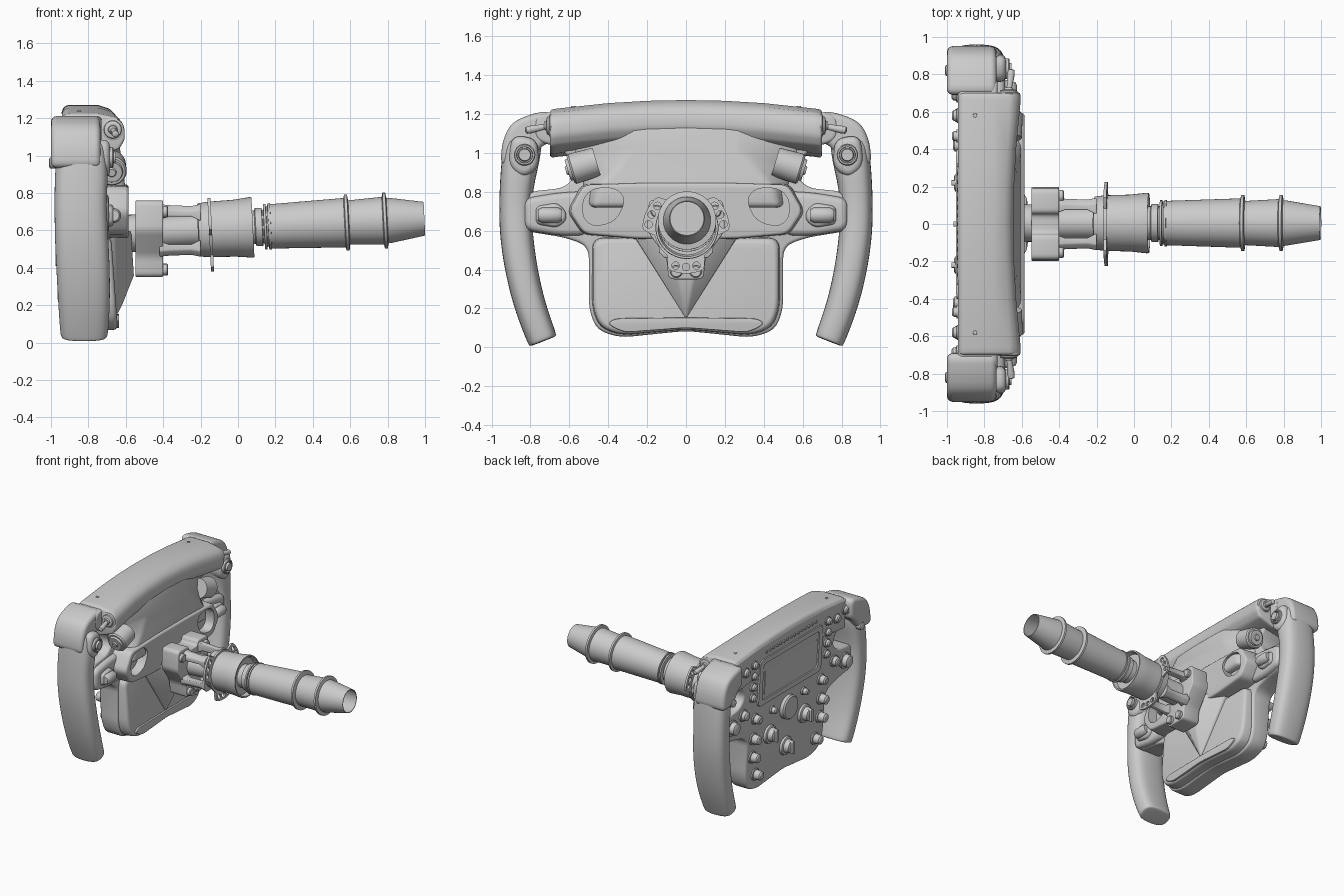
import bpy, bmesh, math
from mathutils import Vector


def finish(name, bm, bevel=0.0, sub=0, segs=3, limit=35, cutters=()):
    """Turn a bmesh into a shaded object with its modifiers applied."""
    bmesh.ops.recalc_face_normals(bm, faces=bm.faces)
    me = bpy.data.meshes.new(name)
    bm.to_mesh(me)
    bm.free()
    o = bpy.data.objects.new(name, me)
    bpy.context.collection.objects.link(o)
    if sub:
        o.modifiers.new("sub", 'SUBSURF').levels = sub
    if bevel:
        m = o.modifiers.new("bevel", 'BEVEL')
        m.width, m.segments, m.limit_method = bevel, segs, 'ANGLE'
        m.angle_limit = math.radians(limit)
    for c in cutters:
        m = o.modifiers.new("cut", 'BOOLEAN')
        m.operation, m.object, m.solver = 'DIFFERENCE', c, 'EXACT'
    bpy.ops.object.select_all(action='DESELECT')
    o.select_set(True)
    bpy.context.view_layer.objects.active = o
    bpy.ops.object.convert(target='MESH')
    bpy.ops.object.shade_smooth_by_angle(angle=math.radians(35))
    return o


def loft(name, rings, **kw):
    bm = bmesh.new()
    vs = [[bm.verts.new(p) for p in r] for r in rings]
    n = len(vs[0])
    for a, b in zip(vs, vs[1:]):
        for i in range(n):
            bm.faces.new((a[i], a[(i + 1) % n], b[(i + 1) % n], b[i]))
    bm.faces.new(vs[0])
    bm.faces.new(vs[-1])
    return finish(name, bm, **kw)


def rounded(pts, r, n=5):
    """Round the corners of a 2D outline."""
    out = []
    pts = [Vector(p) for p in pts]
    for i, p in enumerate(pts):
        a, b = pts[i - 1] - p, pts[(i + 1) % len(pts)] - p
        a = p + a * min(r / a.length, 0.45)
        b = p + b * min(r / b.length, 0.45)
        for k in range(n):
            t = k / (n - 1)
            out.append(a * (1 - t) ** 2 + p * 2 * t * (1 - t) + b * t * t)
    return out


def both(half):
    """Complete a right-half outline (first and last points may lie on y = 0)."""
    return list(half) + [(-y, z) for y, z in reversed(half) if y > 0.001]


def prism(name, pts, front, back, r=0.04, taper=1.0, **kw):
    """Extrude a y-z outline along x; front and back are depths or functions of z."""
    pts = rounded(pts, r) if r else [Vector(p) for p in pts]
    c = sum(pts, Vector((0, 0))) / len(pts)
    f = front if callable(front) else lambda z: front
    b = back if callable(back) else lambda z: back
    q = [c + (p - c) * taper for p in pts]
    return loft(name, [[(f(p.y), *p) for p in pts], [(b(p.y), *p) for p in q]], **kw)


def lathe(name, prof, org, axis=(1, 0, 0), n=32, **kw):
    """Turn a profile of (distance along axis, radius)."""
    q = Vector((0, 0, 1)).rotation_difference(Vector(axis).normalized())
    rings = [[Vector(org) + q @ Vector((r * math.cos(2 * math.pi * i / n),
              r * math.sin(2 * math.pi * i / n), t)) for i in range(n)] for t, r in prof]
    return loft(name, rings, **kw)


def hull(name, pts, **kw):
    bm = bmesh.new()
    for p in pts:
        bm.verts.new(p)
    bmesh.ops.convex_hull(bm, input=bm.verts)
    bmesh.ops.dissolve_limit(bm, angle_limit=0.02, verts=bm.verts, edges=bm.edges)
    return finish(name, bm, **kw)


def face_x(z):
    return -0.935 + 0.06 * (1.1 - z)


# main panel body
body = both([(0, 1.25), (0.45, 1.235), (0.78, 1.2), (0.78, 1.06), (0.64, 1.03), (0.56, 0.9),
             (0.62, 0.82), (0.82, 0.8), (0.84, 0.6), (0.62, 0.565), (0.5, 0.52), (0.5, 0.2),
             (0.46, 0.09), (0.34, 0.05), (0, 0.085)])
prism("panel_body", body, face_x, -0.73, r=0.06, bevel=0.018)

# top bar, lofted sideways
rings = []
for y in (-0.7, -0.66, -0.4, -0.2, 0, 0.2, 0.4, 0.66, 0.7):
    t = 1.272 - 0.1 * y * y
    xb = -0.645 + 0.09 * min(y * y, 0.44)
    rings.append([(x, y, t + dz) for x, dz in
                  ((-0.94, -0.25), (-0.94, -0.02), (-0.915, 0), (-0.75, 0), (xb - 0.045, -0.02),
                   (xb - 0.012, -0.05), (xb, -0.09), (xb, -0.14), (xb - 0.03, -0.19), (-0.75, -0.23))])
loft("top_bar", rings, bevel=0.02, limit=30)

# neck flowing from the bar to the hub pad
rings = []
for z, w, b, x in ((1.15, 0.63, 0.26, -0.65), (1.0, 0.58, 0.29, -0.625), (0.9, 0.54, 0.37, -0.61),
                   (0.83, 0.53, 0.45, -0.603), (0.72, 0.53, 0.48, -0.6)):
    rings.append([(-0.8, -w, z), (-0.73, -w, z), (x, -b, z), (x, b, z), (-0.73, w, z), (-0.8, w, z)])
loft("rear_neck", rings, bevel=0.03, limit=20)

# hub pad with finger pockets
cutters = [prism("pocket_cutter", [(s * 0.31, 0.76), (s * 0.36, 0.82), (s * 0.47, 0.82), (s * 0.53, 0.77),
           (s * 0.53, 0.66), (s * 0.47, 0.62), (s * 0.36, 0.65)], -0.66, -0.5, r=0.05) for s in (1, -1)]
prism("hub_pad", both([(0.2, 0.85), (0.54, 0.84), (0.62, 0.7), (0.54, 0.58), (0.26, 0.555)]),
      -0.78, -0.585, taper=0.97, bevel=0.015, cutters=cutters)
for c in cutters:
    bpy.data.objects.remove(c)

# lower shell, its bottom lip and the central keel
low = both([(0.49, 0.57), (0.49, 0.2), (0.45, 0.1), (0.34, 0.06), (0, 0.09)])
prism("lower_shell", low, -0.8, lambda z: -0.645 - 0.07 * (z - 0.1), r=0.06, taper=0.97, bevel=0.025)
prism("bottom_lip", both([(0, 0.155), (0.38, 0.15), (0.42, 0.12), (0.33, 0.075), (0, 0.1)]),
      -0.7, -0.635, taper=0.96, bevel=0.015)
keel = [(-0.75, 0, 0.14), (-0.64, 0, 0.15)]
for s in (1, -1):
    keel += [(-0.75, s * 0.28, 0.58), (-0.66, s * 0.27, 0.58), (-0.572, s * 0.14, 0.6), (-0.557, s * 0.04, 0.36)]
hull("keel", keel, bevel=0.01)

for s, side in ((1, "right"), (-1, "left")):
    # hand grip
    rings = []
    path = [(0.735, 0.03, 0.062, -0.93, -0.715), (0.737, 0.034, 0.074, -0.945, -0.70),
            (0.742, 0.05, 0.077, -0.95, -0.695), (0.80, 0.2, 0.08, -0.96, -0.685),
            (0.845, 0.38, 0.083, -0.97, -0.685), (0.875, 0.58, 0.085, -0.98, -0.695),
            (0.878, 0.75, 0.083, -0.98, -0.705), (0.865, 0.88, 0.09, -0.98, -0.695),
            (0.845, 1.0, 0.1, -0.97, -0.70), (0.83, 1.1, 0.09, -0.95, -0.72)]
    for i, (y, z, w, xf, xb) in enumerate(path):
        a, b = path[max(i - 1, 0)], path[min(i + 1, len(path) - 1)]
        if i < 3:
            a, b = path[2], path[3]
        d = Vector((b[0] - a[0], b[1] - a[1])).normalized()
        ring = []
        for k in range(16):
            c, sn = math.cos(k * math.pi / 8), math.sin(k * math.pi / 8)
            u = math.copysign(abs(c) ** 0.7, c) * w * 1.02
            v = math.copysign(abs(sn) ** 0.7, sn) * (xb - xf) * 0.51
            ring.append(((xf + xb) / 2 + v, s * (y + d.y * u), z - d.x * u))
        rings.append(ring)
    loft(side + "_grip", rings, sub=2)
    # corner block and its rear switch pod
    prism(side + "_corner", [(s * y, z) for y, z in ((0.69, 1.22), (0.8, 1.2), (0.9, 1.155), (0.945, 1.06),
          (0.955, 0.93), (0.8, 0.94), (0.75, 1.03), (0.69, 1.06))], -1.0, -0.735, r=0.05, bevel=0.04, segs=4)
    prism(side + "_switch_pod", [(s * y, z) for y, z in ((0.76, 1.08), (0.9, 1.1), (0.92, 0.93), (0.84, 0.86),
          (0.75, 0.92))], -0.85, -0.685, r=0.06, taper=0.92, bevel=0.03)
    lathe(side + "_rear_button", [(0, 0.055), (0.03, 0.055), (0.035, 0.05), (0.035, 0.042), (0.02, 0.04),
          (0.02, 0.034), (0.045, 0.03)], (-0.7, s * 0.83, 0.99))
    lathe(side + "_corner_button", [(0, 0.03), (0.04, 0.03), (0.045, 0.02)], (-0.965, s * 0.82, 0.96), (-1, 0, 0), 20)
    # spoke with thumb socket
    prism(side + "_spoke", [(s * y, z) for y, z in ((0.5, 0.81), (0.66, 0.8), (0.84, 0.77), (0.84, 0.6),
          (0.66, 0.57), (0.5, 0.57))], -0.86, -0.69, r=0.05, taper=0.94, bevel=0.03)
    prism(side + "_thumb_socket", [(s * y, z) for y, z in ((0.61, 0.7), (0.66, 0.75), (0.78, 0.73), (0.78, 0.63),
          (0.66, 0.61), (0.61, 0.65))], -0.72, -0.665, r=0.03, taper=0.85, bevel=0.015)
    lathe(side + "_thumb_roller", [(0, 0.03), (0.02, 0.04), (0.1, 0.04), (0.12, 0.03)],
          (-0.665, s * 0.64, 0.68), (0, s, 0), 20)
    # toggle lever at the bar end
    lathe(side + "_toggle_base", [(0, 0.06), (0.03, 0.06), (0.035, 0.048), (0.045, 0.045), (0.05, 0.025),
          (0.06, 0.02)], (-0.67, s * 0.67, 1.14), (0, s, 0))
    lathe(side + "_toggle_lever", [(0, 0.012), (0.1, 0.02), (0.125, 0.018), (0.13, 0.01)],
          (-0.67, s * 0.70, 1.14), (0.12, s, -0.2), 16)
    # paddle barrel
    lathe(side + "_paddle_barrel", [(0, 0.075), (0.13, 0.08), (0.14, 0.072), (0.14, 0.06), (0.155, 0.055),
          (0.155, 0.025), (0.165, 0.02)], (-0.675, s * 0.46, 0.955), (0, s, -0.3))
    # front push buttons: collar and cap
    for i, (y, z, r, h) in enumerate(((0.47, 1.12, 0.028, 0.03), (0.47, 1.03, 0.028, 0.03), (0.47, 0.94, 0.028, 0.03),
            (0.47, 0.85, 0.028, 0.03), (0.58, 1.1, 0.032, 0.03), (0.69, 1.13, 0.032, 0.03), (0.58, 0.75, 0.038, 0.04),
            (0.72, 0.7, 0.05, 0.05), (0.42, 0.66, 0.035, 0.05), (0.43, 0.5, 0.038, 0.06), (0.43, 0.35, 0.038, 0.06),
            (0.38, 0.19, 0.038, 0.06), (0.2, 0.65, 0.025, 0.04))):
        lathe(f"{side}_front_button_{i}", [(-0.01, r * 1.25), (0.012, r * 1.25), (0.014, r), (h, r * 0.9),
              (h + 0.008, r * 0.6)], (face_x(z), s * y, z), (-1, 0, 0), 20)
    lathe(side + "_panel_screw", [(0, 0.012), (0.006, 0.01)], (-0.85, s * 0.58, 1.236), (0, 0, 1), 12)

# rotary dials with pointer grips, and the centre disc
for i, (y, z) in enumerate(((0.22, 0.46), (-0.22, 0.46), (0, 0.28))):
    x = face_x(z)
    lathe(f"rotary_dial_{i}", [(-0.01, 0.075), (0.02, 0.07), (0.025, 0.055), (0.06, 0.045), (0.065, 0.035)],
          (x, y, z), (-1, 0, 0))
    prism(f"dial_pointer_{i}", [(y - 0.014, z - 0.05), (y + 0.014, z - 0.05), (y + 0.014, z + 0.05),
          (y - 0.014, z + 0.05)], x - 0.08, x, r=0.01)
lathe("centre_disc", [(-0.01, 0.095), (0.03, 0.095), (0.04, 0.085)], (face_x(0.6), 0, 0.6), (-1, 0, 0))

# display bezel, screen and indicator lights
def box2(w, z0, z1):
    return [(-w, z0), (w, z0), (w, z1), (-w, z1)]

frame_cut = prism("screen_cutter", box2(0.355, 0.785, 1.085), -1.1, lambda z: face_x(z) - 0.003, r=0.03)
prism("display_bezel", box2(0.4, 0.745, 1.125), lambda z: face_x(z) - 0.014, -0.85, r=0.04, cutters=[frame_cut])
bpy.data.objects.remove(frame_cut)
prism("display_screen", box2(0.32, 0.815, 1.055), lambda z: face_x(z) - 0.007, -0.85, r=0.015)
for i in range(15):
    y = (i - 7) * 0.045
    lathe(f"indicator_light_{i}", [(0, 0.013), (0.012, 0.011)], (-0.935, y, 1.17), (-1, 0, 0), 12)

# steering column, turned on a slightly rising axis
AX, O = (1, 0, 0.05), (0, 0.005, 0.613)
lathe("column_tube", [(0.16, 0.118), (0.57, 0.132), (0.575, 0.15), (0.59, 0.15), (0.595, 0.118), (0.775, 0.128),
      (0.78, 0.15), (0.795, 0.15), (0.8, 0.122), (0.82, 0.12), (0.998, 0.09), (0.998, 0.085), (0.82, 0.11),
      (0.6, 0.11)], O, AX, 48)
lathe("column_neck", [(0.03, 0.09), (0.09, 0.09), (0.095, 0.102), (0.13, 0.102), (0.132, 0.09), (0.138, 0.09),
      (0.14, 0.122), (0.152, 0.122), (0.154, 0.108), (0.162, 0.108), (0.164, 0.124), (0.176, 0.124), (0.178, 0.1)],
      O, AX, 40)
lathe("release_housing", [(-0.215, 0.12), (-0.21, 0.142), (-0.16, 0.148), (-0.1, 0.15), (-0.02, 0.152),
      (0.07, 0.162), (0.08, 0.16), (0.08, 0.15), (0.05, 0.14), (0.05, 0.07)], O, AX, 48)
lathe("release_spindle", [(-0.59, 0.1), (-0.5, 0.1), (-0.4, 0.085), (-0.2, 0.085)], O, AX)

# three-eared release flange with holed ears
ears = [math.radians(a) for a in (25, 155, 270)]
holes = []
for a in ears:
    for da in (-0.28, 0, 0.28):
        holes.append(lathe("hole_cutter", [(-0.25, 0.019), (-0.05, 0.019)],
                           (0, 0.195 * math.cos(a + da), 0.603 + 0.19 * math.sin(a + da)), n=16))
outline = []
for k in range(72):
    a = k * math.pi / 36
    near = min(abs(math.atan2(math.sin(a - e), math.cos(a - e))) for e in ears)
    r = 0.162 + 0.063 * max(0, min(1, (0.62 - near) / 0.2))
    outline.append((r * math.cos(a), 0.605 + r * math.sin(a)))
prism("release_flange", outline, lambda z: -0.155 - 0.05 * (z - 0.6), lambda z: -0.139 - 0.05 * (z - 0.6),
      r=0, cutters=holes)
for h in holes:
    bpy.data.objects.remove(h)

# hub mounting block, struts and bolts
prism("hub_block", both([(0.05, 0.72), (0.06, 0.76), (0.19, 0.76), (0.2, 0.6), (0.1, 0.46), (0.09, 0.35)]),
      -0.548, -0.4, r=0.03, bevel=0.008)
for i, (y, z) in enumerate(((0.15, 0.7), (-0.15, 0.7), (0.05, 0.39), (-0.05, 0.39))):
    lathe(f"hub_bolt_{i}", [(0, 0.032), (0.03, 0.032), (0.036, 0.026)], (-0.41, y, z), n=16)
for i, (sy, sz) in enumerate(((1, 1), (1, -1), (-1, 1), (-1, -1))):
    pts = []
    for x, lo, hi in ((-0.42, 0.055, 0.14), (-0.37, 0.075, 0.135), (-0.25, 0.075, 0.13), (-0.2, 0.05, 0.14)):
        pts.append([(x, sy * a, 0.6 + sz * b) for a, b in ((lo, lo), (hi, lo), (hi, hi * 0.8), (hi * 0.8, hi), (lo, hi))])
    loft(f"hub_strut_{i}", pts, bevel=0.006)
